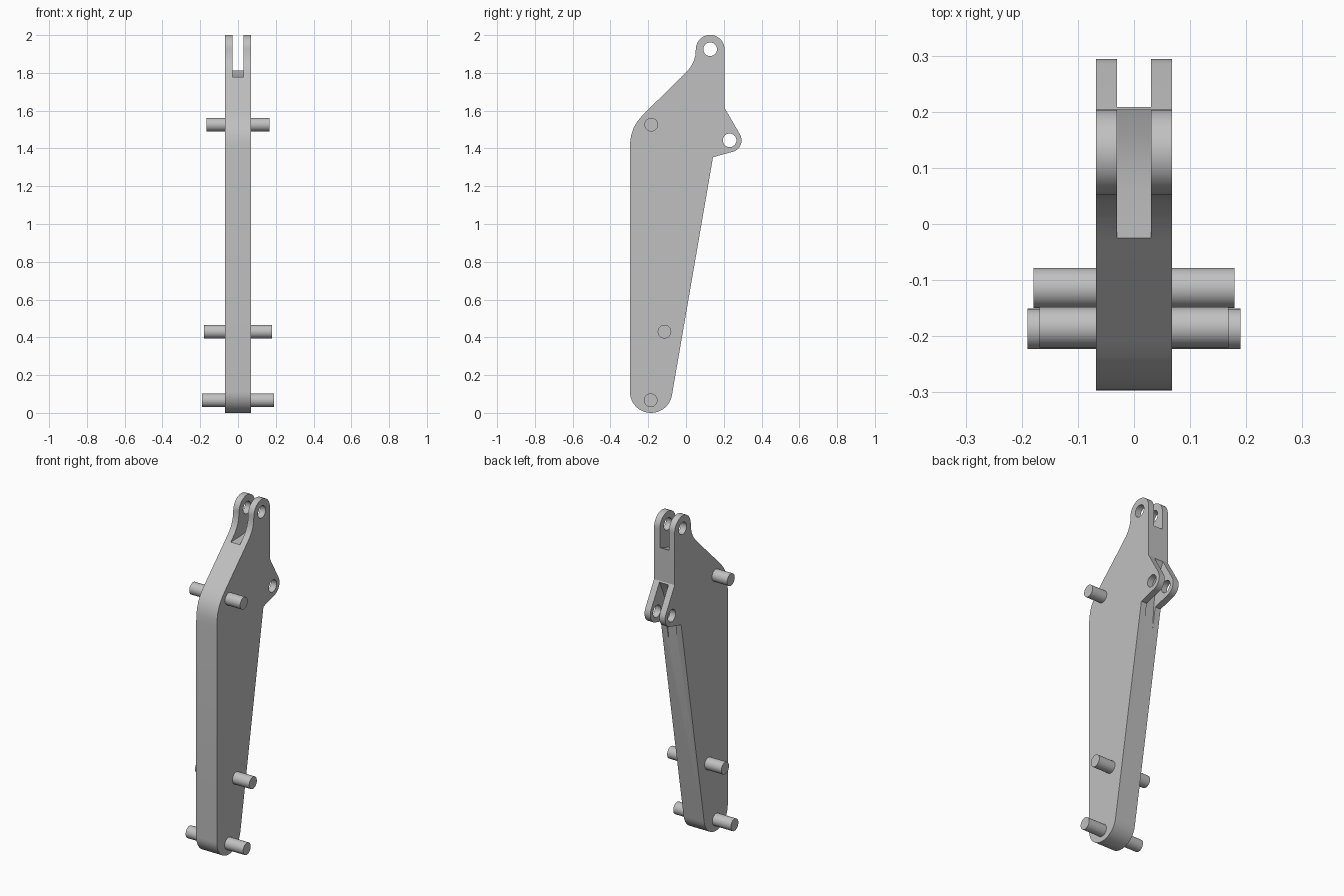
import bpy, bmesh
from math import sin, cos, radians, pi

old = bpy.data.objects.get("Cube")
if old:
    bpy.data.objects.remove(old, do_unlink=True)

GREY = (0.53, 0.53, 0.53, 1)
steel = bpy.data.materials.new("plain_grey")
steel.use_nodes = True
steel.diffuse_color = GREY
steel.node_tree.nodes["Principled BSDF"].inputs["Base Color"].default_value = GREY

HALF = 0.068      # half thickness of the arm
SLOT = 0.03       # half width of the fork slots
TOP_EYE = (0.128, 1.925)
REAR_EYE = (0.231, 1.443)


def arc(centre, r, a, b, n):
    """Points on an arc in the y-z plane, angles in degrees."""
    angles = [radians(a + (b - a) * i / n) for i in range(n + 1)]
    return [(centre[0] + r * cos(t), centre[1] + r * sin(t)) for t in angles]


def extrude(name, points, half):
    """Prism of a y-z outline, symmetric in x."""
    bm = bmesh.new()
    face = bm.faces.new([bm.verts.new((-half, y, z)) for y, z in points])
    new = bmesh.ops.extrude_face_region(bm, geom=[face])["geom"]
    verts = [v for v in new if isinstance(v, bmesh.types.BMVert)]
    bmesh.ops.translate(bm, verts=verts, vec=(2 * half, 0, 0))
    bmesh.ops.recalc_face_normals(bm, faces=bm.faces)
    mesh = bpy.data.meshes.new(name)
    bm.to_mesh(mesh)
    bm.free()
    mesh.materials.append(steel)
    ob = bpy.data.objects.new(name, mesh)
    bpy.context.collection.objects.link(ob)
    return ob


def activate(ob):
    bpy.ops.object.select_all(action='DESELECT')
    ob.select_set(True)
    bpy.context.view_layer.objects.active = ob


def cut(target, cutter):
    cutter.hide_render = True
    mod = target.modifiers.new("cut", 'BOOLEAN')
    mod.operation = 'DIFFERENCE'
    mod.solver = 'EXACT'
    mod.object = cutter
    activate(target)
    bpy.ops.object.modifier_apply(modifier=mod.name)
    bpy.data.objects.remove(cutter, do_unlink=True)


def smooth(ob):
    activate(ob)
    bpy.ops.object.shade_smooth_by_angle(angle=radians(30))


# Arm outline: rounded foot, rear lug, top lug, sloped shoulder
outline = arc((-0.185, 0.112), 0.112, 180, 350, 24)
outline += [(0.143, 1.354)]
outline += arc(REAR_EYE, 0.063, -72, 30, 14)
outline += [(0.204, 1.615)]
outline += arc(TOP_EYE, 0.076, 0, 180, 24)
outline += [(0.049, 1.89), (0.041, 1.862), (0.029, 1.838), (0.012, 1.815),
            (-0.03, 1.772), (-0.208, 1.598), (-0.235, 1.57), (-0.258, 1.542),
            (-0.277, 1.51), (-0.289, 1.475), (-0.295, 1.44), (-0.297, 1.4)]
arm = extrude("arm", outline, HALF)

# Fork slots with curved floors
cut(arm, extrude("top_slot", [
    (-0.1, 1.776), (0.06, 1.778), (0.11, 1.783), (0.16, 1.795),
    (0.204, 1.813), (0.3, 1.86), (0.3, 2.1), (-0.1, 2.1)], SLOT))
cut(arm, extrude("rear_slot", [
    (0.121, 1.22), (0.4, 1.22), (0.4, 1.65), (0.23, 1.65), (0.204, 1.6),
    (0.175, 1.54), (0.152, 1.48), (0.138, 1.42), (0.129, 1.35)], SLOT))

# Eye holes through both forks
for eye in (TOP_EYE, REAR_EYE):
    cut(arm, extrude("eye_hole", arc(eye, 0.036, 0, 348.75, 31), 0.2))
smooth(arm)

# Cross pins
for name, centre, half in (("upper_pin", (-0.184, 1.526), 0.168),
                           ("middle_pin", (-0.114, 0.43), 0.179),
                           ("lower_pin", (-0.187, 0.067), 0.19)):
    smooth(extrude(name, arc(centre, 0.036, 0, 348.75, 31), half))
